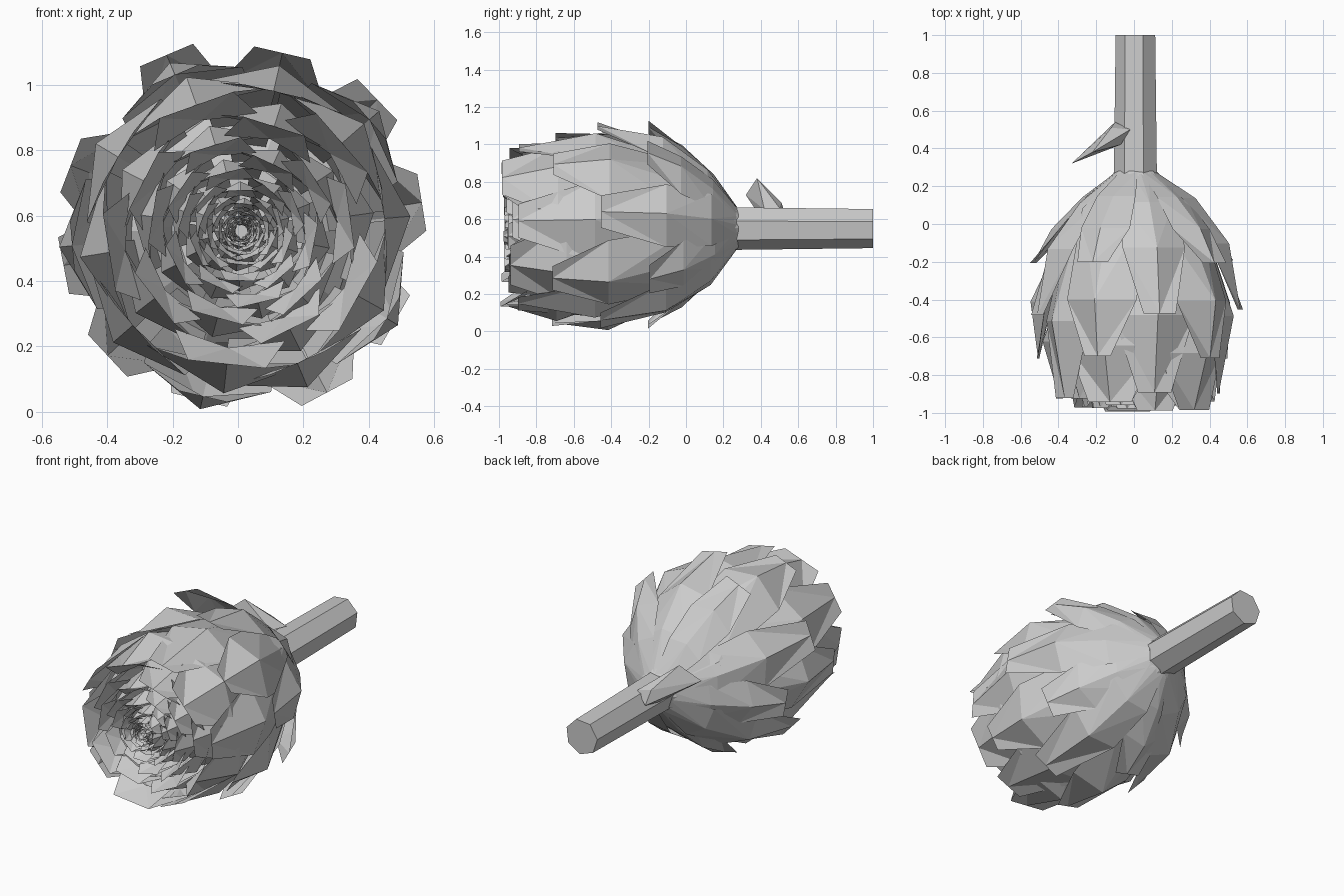
import bpy, math, random
from mathutils import Vector

cube = bpy.data.objects.get("Cube")
if cube:
    bpy.data.objects.remove(cube)
random.seed(4)

# One plain grey for the whole plant
grey = bpy.data.materials.new("light_grey")
grey.use_nodes = True
colour = (0.6, 0.6, 0.6, 1)
grey.diffuse_color = colour
grey.node_tree.nodes["Principled BSDF"].inputs["Base Color"].default_value = colour

CX, CZ = 0.01, 0.553  # long axis of the plant, running along y


def add_mesh(name, verts, faces):
    mesh = bpy.data.meshes.new(name)
    mesh.from_pydata(verts, [], faces)
    mesh.materials.append(grey)
    obj = bpy.data.objects.new(name, mesh)
    bpy.context.collection.objects.link(obj)


def around(r, y, angle, side=0.0):
    """Point at radius r and angle about the axis, shifted sideways."""
    c, s = math.cos(angle), math.sin(angle)
    return Vector((CX + r * c - side * s, y, CZ + r * s + side * c))


def lathe(name, profile, sides, turn=0.0):
    verts = [around(r, y, turn + math.tau * k / sides)
             for r, y in profile for k in range(sides)]
    faces = []
    for i in range(len(profile) - 1):
        for k in range(sides):
            n = (k + 1) % sides
            a, b = i * sides, (i + 1) * sides
            faces.append((a + k, a + n, b + n, b + k))
    faces.append(tuple(reversed(range(sides))))
    faces.append(tuple(range(len(verts) - sides, len(verts))))
    add_mesh(name, verts, faces)


def leaf(name, stations, angle):
    """Folded leaf: each station is radius, y, half width, edge drop."""
    verts, faces = [], []
    for r, y, half, drop in stations:
        for k in (-1, 0, 1):
            verts.append(around(r - abs(k) * drop, y, angle, k * half))
    for i in range(len(stations) - 1):
        a = i * 3
        for k in (0, 1):
            p, q, u, v = a + k, a + k + 1, a + k + 3, a + k + 4
            # diagonals mirror about the midrib
            faces += [(p, q, u), (q, v, u)] if k else [(p, q, v), (p, v, u)]
    add_mesh(name, verts, faces)


# Stem and hidden heart
lathe("stem", [(0.117, 0.22), (0.117, 0.28), (0.108, 1.0)], 7, math.radians(70))
lathe("heart", [(0.11, 0.28), (0.17, 0.21), (0.33, 0.02), (0.38, -0.2),
                (0.36, -0.5), (0.2, -0.65)], 10)

# Outer whorls: upward flare, leaf angles, then shoulder, belly and tip
# as radius, y, half width, drop
outer = [
    (0.05, (113, 44, -30, -104, 191),
     [(0.29, 0.16, 0.11, 0.04), (0.46, -0.01, 0.14, 0.07), (0.56, -0.19, 0.088, 0.0)]),
    (0.0, (77, 9, -62, -137, 159),
     [(0.32, 0.12, 0.14, 0.05), (0.50, -0.12, 0.17, 0.08), (0.56, -0.47, 0.088, 0.0)]),
    (0.0, (113, 41, -31, -103, 185),
     [(0.33, 0.08, 0.19, 0.05), (0.56, -0.40, 0.20, 0.10), (0.52, -0.70, 0.075, 0.0)]),
    (0.0, (77, 5, -67, -139, 149),
     [(0.34, 0.05, 0.21, 0.06), (0.52, -0.50, 0.22, 0.10), (0.44, -0.91, 0.09, 0.0)]),
]
for w, (flare, angles, whorl) in enumerate(outer):
    for k, degrees in enumerate(angles):
        angle = math.radians(degrees)
        spread = 1 + flare * math.sin(angle)
        dy = random.uniform(-0.02, 0.02)
        stations = [(0.1, 0.28, 0.05, 0.01)]
        stations += [(r * spread, y + dy, h, d) for r, y, h, d in whorl]
        leaf(f"outer_leaf_{w}_{k}", stations, angle)

# Inner whorls: the same leaf shrinking towards the front, tip folded back inside
for w in range(16):
    s = 0.82 ** w
    for k in range(5):
        angle = math.radians(113 - 40 * w + 72 * k + random.uniform(-9, 9))
        tip = -0.95 + random.uniform(-0.05, 0.04) * (0.4 + 0.6 * s)
        stations = [(0.36 * s, tip + 0.70 * s, 0.2 * s, 0.05 * s),
                    (0.50 * s, tip + 0.30 * s, 0.25 * s, 0.12 * s),
                    (0.41 * s, tip, 0.12 * s, 0.0),
                    (0.36 * s, tip + 0.14 * s, 0.17 * s, 0.04 * s)]
        leaf(f"inner_leaf_{w}_{k}", stations, angle)

# Single small leaf on the stem
add_mesh("stem_leaf",
         [(-0.02, 0.50, 0.66), (-0.10, 0.54, 0.60), (-0.07, 0.42, 0.65),
          (-0.12, 0.51, 0.69), (-0.33, 0.32, 0.73), (-0.22, 0.38, 0.82),
          (-0.11, 0.42, 0.58)],
         [(0, 3, 1), (0, 2, 5), (0, 5, 3), (3, 5, 4), (3, 4, 1),
          (1, 4, 6), (6, 4, 2), (2, 4, 5)])
